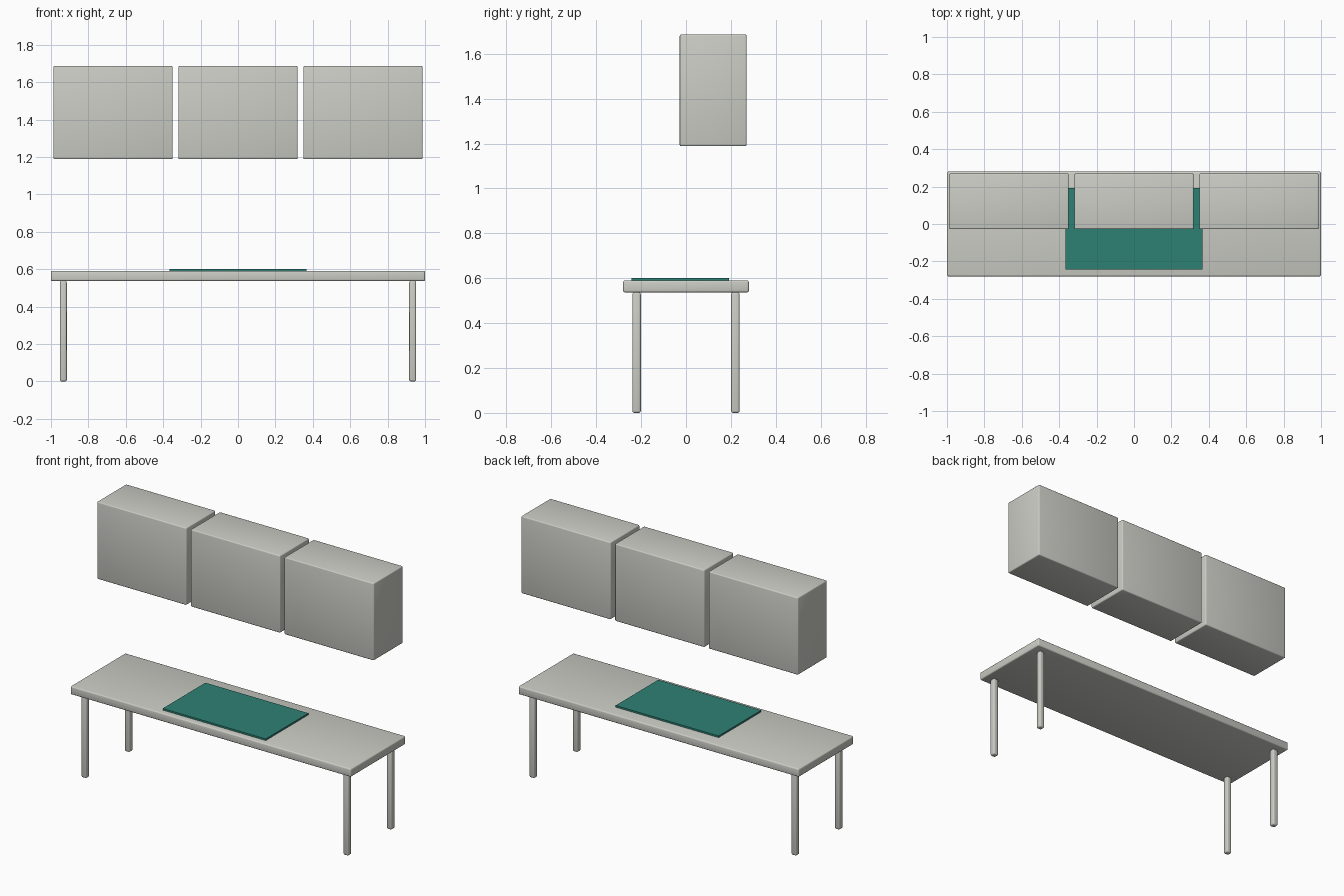
import bpy

if "Cube" in bpy.data.objects:
    bpy.data.objects.remove(bpy.data.objects["Cube"])


def material(name, rgb):
    m = bpy.data.materials.new(name)
    m.diffuse_color = (*rgb, 1)
    m.use_nodes = True
    m.node_tree.nodes["Principled BSDF"].inputs["Base Color"].default_value = m.diffuse_color
    return m


stone = material("pale warm grey", (0.60, 0.61, 0.56))
teal = material("teal", (0.027, 0.22, 0.175))


def box(name, low, high, mat, bevel=0.0, segments=3):
    """Box between two corners, with softly rounded edges."""
    bpy.ops.mesh.primitive_cube_add(
        size=1, location=[(a + b) / 2 for a, b in zip(low, high)])
    ob = bpy.context.object
    ob.name = name
    ob.scale = [b - a for a, b in zip(low, high)]
    bpy.ops.object.transform_apply(location=False, rotation=False, scale=True)
    ob.data.materials.append(mat)
    if bevel:
        mod = ob.modifiers.new("rounded edges", 'BEVEL')
        mod.width = bevel
        mod.segments = segments
        bpy.ops.object.modifier_apply(modifier=mod.name)
        bpy.ops.object.shade_smooth_by_angle(angle=0.6)
    return ob


# table top and the thin mat lying on it
box("table_top", (-1, -0.28, 0.537), (1, 0.28, 0.59), stone, 0.008)
box("desk_mat", (-0.367, -0.242, 0.588), (0.367, 0.192, 0.601), teal)

# four legs
R = 0.0185
for sx, side in ((-1, "left"), (1, "right")):
    for sy, end in ((-1, "front"), (1, "back")):
        x, y = sx * 0.934, sy * 0.22
        box(f"{end}_{side}_leg", (x - R, y - R, 0), (x + R, y + R, 0.537),
            stone, 0.009)

# three wall cabinets above
for i, side in enumerate(("left", "middle", "right")):
    x = (i - 1) * 0.668
    box(f"{side}_wall_cabinet", (x - 0.319, -0.028, 1.188),
        (x + 0.319, 0.27, 1.686), stone, 0.007)
